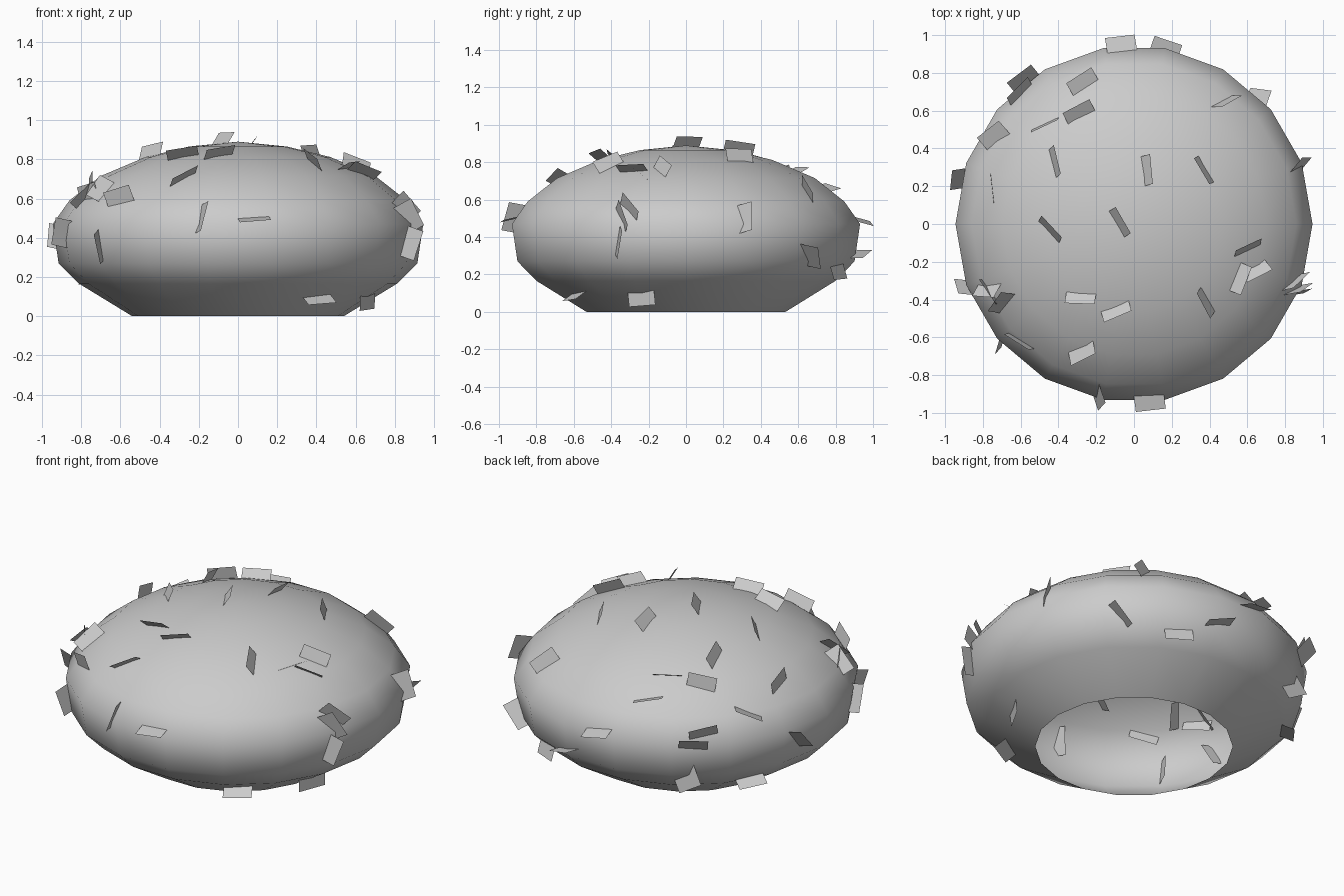
import bpy, bmesh, math
from mathutils import Vector

if "Cube" in bpy.data.objects:
    bpy.data.objects.remove(bpy.data.objects["Cube"])

grey = bpy.data.materials.new("light grey")
grey.diffuse_color = (0.6, 0.6, 0.6, 1)
grey.use_nodes = True
grey.node_tree.nodes["Principled BSDF"].inputs["Base Color"].default_value = grey.diffuse_color

# (radius, height) from the crown down to the open bottom rim
PROFILE = [(0, .89), (.25, .865), (.47, .812), (.70, .715), (.86, .59),
           (.945, .47), (.915, .27), (.81, .165), (.54, 0)]
SIDES = 18


def finish(name, bm, smooth):
    me = bpy.data.meshes.new(name)
    bm.to_mesh(me)
    bm.free()
    me.materials.append(grey)
    for p in me.polygons:
        p.use_smooth = smooth
    ob = bpy.data.objects.new(name, me)
    bpy.context.collection.objects.link(ob)
    return ob


# Bush body: lathed squashed dome, hollow and open underneath
bm = bmesh.new()
rings = []
for r, z in PROFILE[1:]:
    rings.append([bm.verts.new((r * math.cos(i * math.tau / SIDES),
                                r * math.sin(i * math.tau / SIDES), z))
                  for i in range(SIDES)])
crown = bm.verts.new((0, 0, PROFILE[0][1]))
for i in range(SIDES):
    j = (i + 1) % SIDES
    bm.faces.new((crown, rings[0][i], rings[0][j]))
    for a, b in zip(rings, rings[1:]):
        bm.faces.new((a[i], b[i], b[j], a[j]))
finish("bush_body", bm, True)


def interp(value, key, out, pts):
    for p, q in zip(pts, pts[1:]):
        lo, hi = sorted((p[key], q[key]))
        if lo <= value <= hi:
            t = (value - p[key]) / (q[key] - p[key])
            return p[out] + t * (q[out] - p[out])
    return pts[-1][out]


def add_leaf(bm, pos, edge, side, lean=.75):
    """Small quad card, half sunk in the body and leaning sideways."""
    n = Vector((pos.x / .9, pos.y / .9, (pos.z - .43) / .21)).normalized()
    u = (edge - n * edge.dot(n)).normalized()
    v = (n + u.cross(n) * side * lean).normalized()
    u, v = u * .08, v * .068
    bm.faces.new([bm.verts.new(p) for p in
                  (pos - u - v, pos + u - v, pos + u + v, pos - u + v)])


bm = bmesh.new()
# Leaves on the upper side: x, y, direction of edge in plan, lean side
UPPER = [(.05, .28, 95, 1), (-.43, .32, 107, 1), (.38, .29, 120, -1),
         (-.73, .45, 15, -1), (-.47, .53, 20, 1), (-.28, .57, 28, -1),
         (-.26, .73, 40, -1), (-.60, .69, 70, 1), (-.58, .76, 25, 1),
         (.47, .65, 40, 1), (-.75, .18, 107, 1), (-.45, -.04, 135, 1),
         (-.09, 0, 120, 1), (-.28, -.37, 0, 1), (-.10, -.44, 25, 1),
         (.39, -.40, 120, -1), (.54, -.28, 70, 1), (.63, -.23, 20, 1),
         (.60, -.14, 20, -1), (-.28, -.66, 35, 1), (-.76, -.36, 135, 1),
         (-.68, -.42, 45, -1), (-.60, -.62, 165, 1), (-.77, -.33, 10, 1)]
for x, y, ang, side in UPPER:
    z = interp(math.hypot(x, y), 0, 1, PROFILE[:6])
    a = math.radians(ang)
    add_leaf(bm, Vector((x, y, z)), Vector((math.cos(a), math.sin(a), 0)), side)

# Leaves around the flanks: azimuth, height, tilt of edge, lean side
FLANK = [(94, .49, 10, 1), (275, .50, 5, 1), (258, .50, 80, 1),
         (221, .36, 88, 1), (337, .38, 75, 1), (340, .54, 130, 1),
         (201, .42, 60, -1), (66, .24, 5, 1), (80, .31, 20, -1),
         (338, .50, 115, 1), (19, .50, 85, 1), (340, .10, 20, 1),
         (305, .10, 20, -1), (125, .25, 50, 1), (150, .18, 15, -1),
         (165, .40, 130, 1), (45, .30, 120, 1)]
for az, z, tilt, side in FLANK:
    r = interp(z, 1, 0, PROFILE)
    a, t = math.radians(az), math.radians(tilt)
    pos = Vector((r * math.cos(a), r * math.sin(a), z))
    edge = Vector((-math.sin(a), math.cos(a), 0)) * math.cos(t) + Vector((0, 0, math.sin(t)))
    add_leaf(bm, pos, edge, side, .6)
finish("leaf_cards", bm, False)
